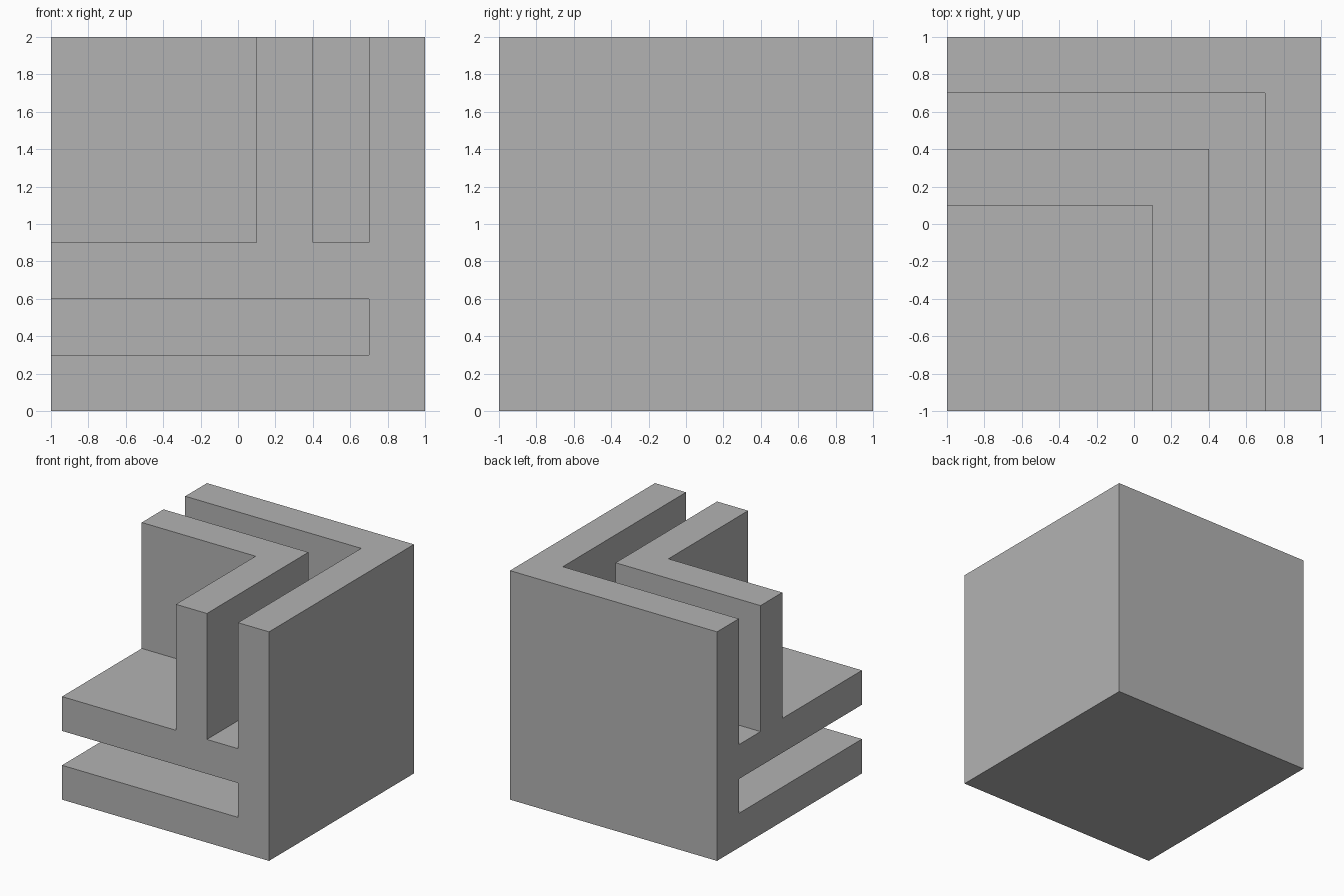
import bpy
import bmesh

default = bpy.data.objects.get("Cube")
if default:
    bpy.data.objects.remove(default, do_unlink=True)

grey = bpy.data.materials.new("plain grey")
grey.use_nodes = True
colour = (0.45, 0.45, 0.45, 1)
grey.diffuse_color = colour
grey.node_tree.nodes["Principled BSDF"].inputs["Base Color"].default_value = colour


def prism(name, outline, bottom, top):
    """Extrude a plan outline upward into a closed solid."""
    bm = bmesh.new()
    base = bm.faces.new([bm.verts.new((x, y, bottom)) for x, y in outline])
    result = bmesh.ops.extrude_face_region(bm, geom=[base])
    raised = [v for v in result["geom"] if isinstance(v, bmesh.types.BMVert)]
    bmesh.ops.translate(bm, verts=raised, vec=(0, 0, top - bottom))
    bmesh.ops.recalc_face_normals(bm, faces=bm.faces)
    mesh = bpy.data.meshes.new(name)
    bm.to_mesh(mesh)
    bm.free()
    mesh.materials.append(grey)
    obj = bpy.data.objects.new(name, mesh)
    bpy.context.collection.objects.link(obj)
    return obj


def square(low, high):
    return [(low, low), (high, low), (high, high), (low, high)]


def angle(low, inner, outer):
    """L-shaped plan with its corner towards +x, +y."""
    return [(inner, low), (outer, low), (outer, outer),
            (low, outer), (low, inner), (inner, inner)]


# Solid block, open towards the front and the -x side once cut
block = prism("corner_block", square(-1, 1), 0, 2)

# Cutters overshoot the block on its open sides
far = -1.2
cutters = [
    prism("shelf_slot_cutter", square(far, 0.7), 0.3, 0.6),
    prism("wall_groove_cutter", angle(far, 0.4, 0.7), 0.9, 2.2),
    prism("inner_corner_cutter", square(far, 0.1), 0.9, 2.2),
]

bpy.context.view_layer.objects.active = block
for cutter in cutters:
    cutter.hide_render = True
    cut = block.modifiers.new(cutter.name, "BOOLEAN")
    cut.operation = "DIFFERENCE"
    cut.solver = "EXACT"
    cut.object = cutter
    bpy.ops.object.modifier_apply(modifier=cut.name)
    bpy.data.objects.remove(cutter, do_unlink=True)
